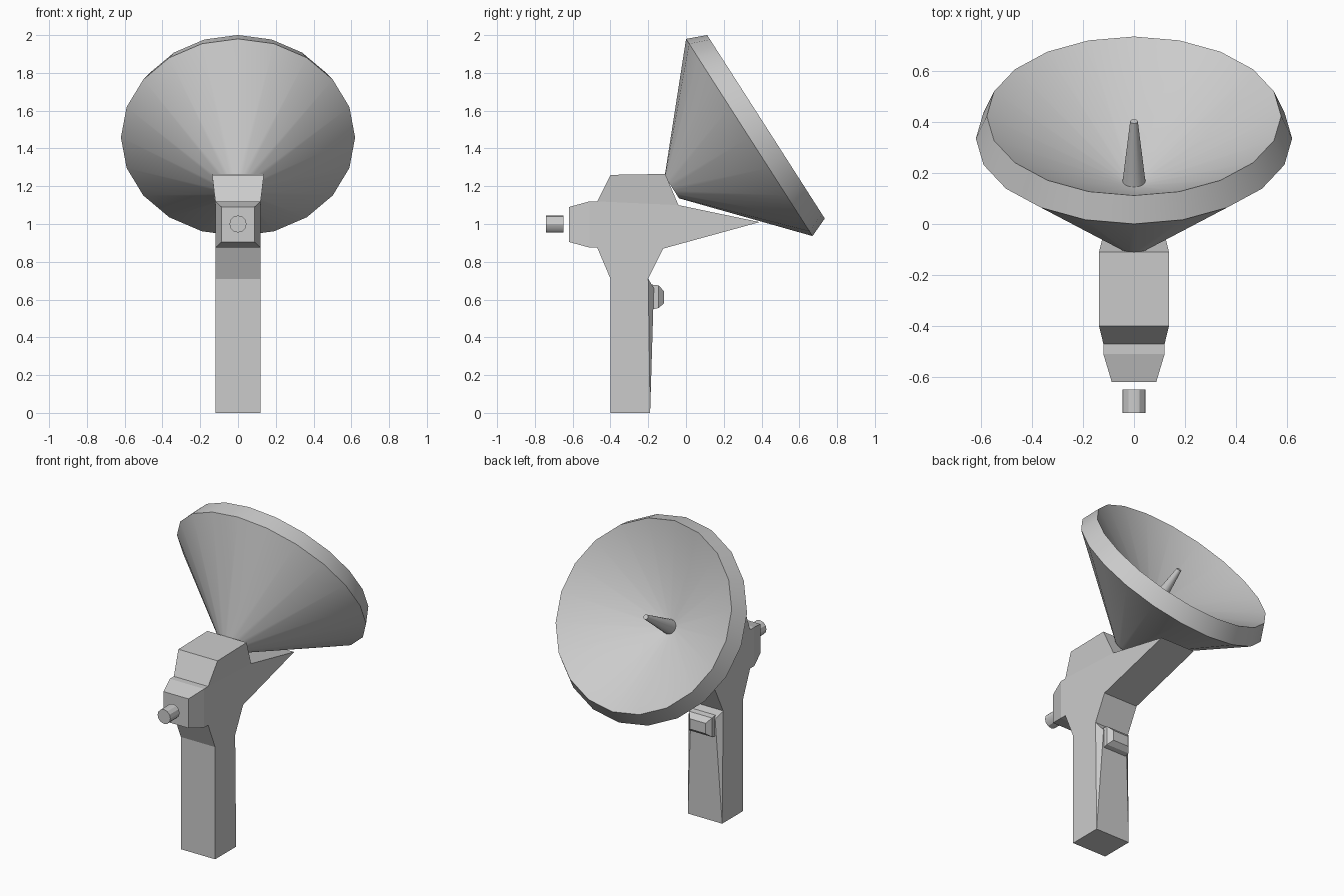
import bpy, bmesh, math
from mathutils import Vector

if "Cube" in bpy.data.objects:
    bpy.data.objects.remove(bpy.data.objects["Cube"])


def finish(name, verts, faces, smooth=False):
    """Make an object with outward normals from points and faces."""
    bm = bmesh.new()
    vs = [bm.verts.new(v) for v in verts]
    for f in faces:
        bm.faces.new([vs[i] for i in f])
    bmesh.ops.recalc_face_normals(bm, faces=bm.faces)
    mesh = bpy.data.meshes.new(name)
    bm.to_mesh(mesh)
    bm.free()
    ob = bpy.data.objects.new(name, mesh)
    bpy.context.collection.objects.link(ob)
    if smooth:
        bpy.ops.object.select_all(action='DESELECT')
        ob.select_set(True)
        bpy.context.view_layer.objects.active = ob
        bpy.ops.object.shade_smooth_by_angle(angle=math.radians(30))
    return ob


def slab(name, outline, sides):
    """Mirrored solid: outline of (y, z, half width), side polygons by index."""
    n = len(outline)
    verts = [(w, y, z) for y, z, w in outline] + [(-w, y, z) for y, z, w in outline]
    faces = [p for p in sides] + [[i + n for i in reversed(p)] for p in sides]
    faces += [[i, (i + 1) % n, (i + 1) % n + n, i + n] for i in range(n)]
    return finish(name, verts, faces)


def lathe(name, profile, centre, axis, sides):
    """Closed turned shape: profile of (radius, distance along axis)."""
    c, a = Vector(centre), Vector(axis).normalized()
    u = Vector((1, 0, 0))
    v = a.cross(u)
    verts, faces = [], []
    for r, t in profile:
        for k in range(sides):
            ang = 2 * math.pi * k / sides
            verts.append(c + a * t + r * (u * math.cos(ang) + v * math.sin(ang)))
    for j in range(len(profile) - 1):
        for k in range(sides):
            m = (k + 1) % sides
            faces.append([j * sides + k, j * sides + m,
                          (j + 1) * sides + m, (j + 1) * sides + k])
    last = (len(profile) - 1) * sides
    faces += [list(range(sides)), list(range(last, last + sides))]
    return finish(name, verts, faces, True)


# Body: handle, rear block, flared head and forward support arm
W = 0.12
slab("body", [
    (-0.40, 0.00, W), (-0.40, 0.71, W), (-0.47, 0.875, W), (-0.51, 0.875, W),
    (-0.62, 0.905, 0.087), (-0.62, 1.09, 0.087), (-0.51, 1.12, W), (-0.47, 1.12, W),
    (-0.40, 1.26, 0.137), (-0.11, 1.265, 0.137), (-0.04, 1.10, W), (0.39, 1.01, W),
    (-0.12, 0.87, W), (-0.20, 0.71, W), (-0.17, 0.66, 0.085), (-0.19, 0.00, W)],
    [[0, 1, 13, 15], [13, 14, 15], [1, 2, 7, 10, 11, 12, 13],
     [2, 3, 6, 7], [3, 4, 5, 6], [7, 8, 9, 10]])

# Trigger button on the handle
slab("trigger", [
    (-0.19, 0.545, 0.08), (-0.19, 0.68, 0.08), (-0.145, 0.675, 0.08),
    (-0.117, 0.645, 0.055), (-0.117, 0.58, 0.055), (-0.145, 0.555, 0.08)],
    [[0, 1, 2, 5], [2, 3, 4, 5]])

# Rear knob
lathe("rear_knob", [(0.045, -0.74), (0.045, -0.648)], (0, 0, 1.0), (0, 1, 0), 12)

# Dish: outer cone, rim band and shallower inner cone
AXIS, CENTRE = (0, 0.842, 0.54), (0, 0.335, 1.458)
lathe("dish", [(0.07, -0.487), (0.62, 0), (0.577, 0.105), (0.04, -0.20)],
      CENTRE, AXIS, 20)

# Tapered feed in the middle of the dish
lathe("feed", [(0.045, -0.20), (0.015, 0.08)], CENTRE, AXIS, 16)
